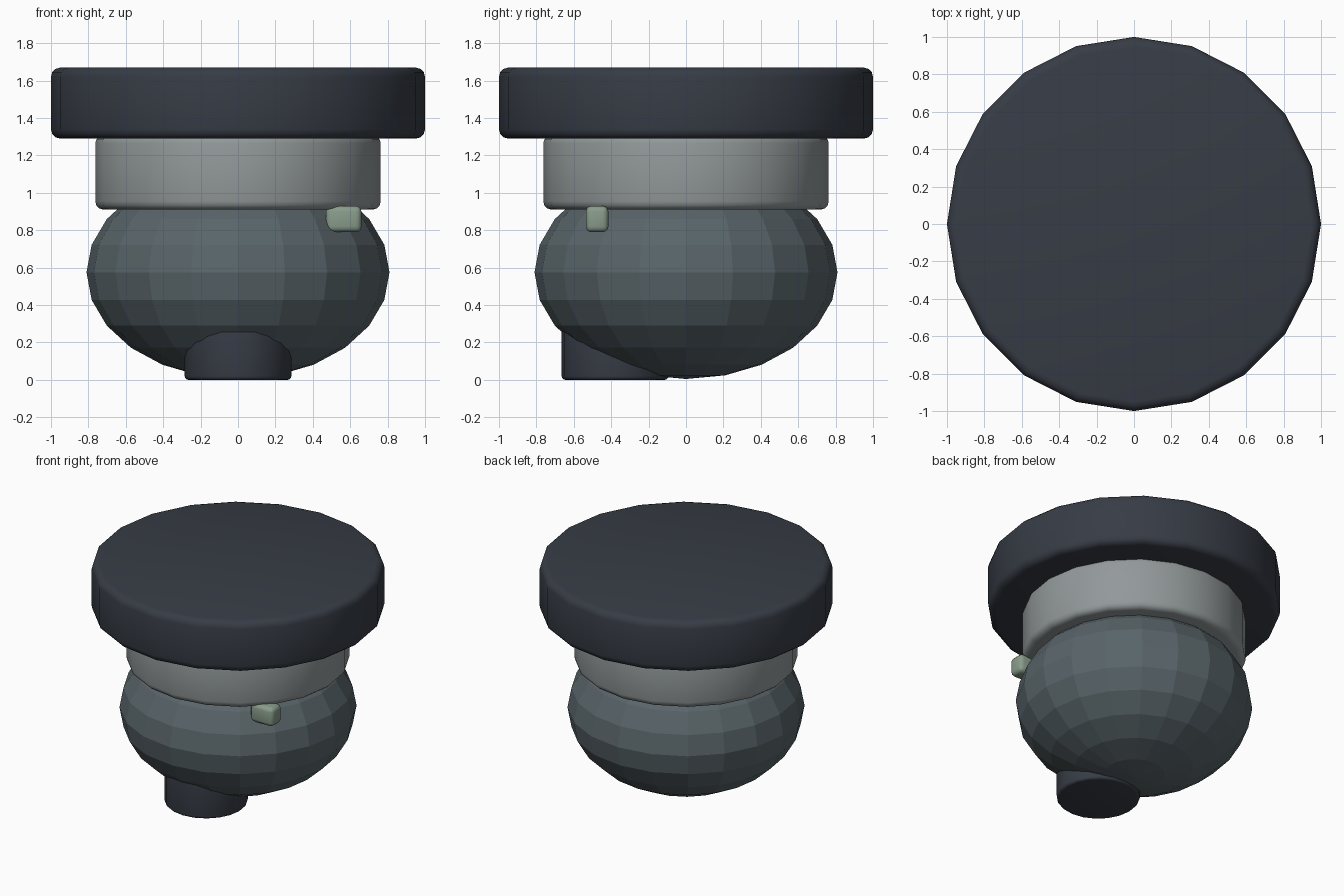
import bpy, math

if "Cube" in bpy.data.objects:
    bpy.data.objects.remove(bpy.data.objects["Cube"])


def material(name, rgb):
    m = bpy.data.materials.new(name)
    m.diffuse_color = (*rgb, 1)
    m.use_nodes = True
    m.node_tree.nodes["Principled BSDF"].inputs["Base Color"].default_value = m.diffuse_color
    return m


charcoal = material("charcoal", (0.038, 0.045, 0.060))
light_grey = material("light grey", (0.29, 0.32, 0.325))
slate = material("slate grey", (0.10, 0.13, 0.143))
sage = material("sage green", (0.25, 0.335, 0.26))


def finish(name, mat, bevel=0):
    ob = bpy.context.object
    ob.name = name
    ob.data.materials.append(mat)
    bpy.ops.object.transform_apply(location=False, rotation=False, scale=True)
    if bevel:
        mod = ob.modifiers.new("Bevel", 'BEVEL')
        mod.width = bevel
        mod.segments = 3
        mod.limit_method = 'ANGLE'
        mod.angle_limit = math.radians(40)
        bpy.ops.object.modifier_apply(modifier=mod.name)
        bpy.ops.object.shade_smooth_by_angle(angle=math.radians(35))
    return ob


def cylinder(name, mat, radius, z0, z1, y=0, bevel=0.04):
    bpy.ops.mesh.primitive_cylinder_add(vertices=20, radius=radius, depth=z1 - z0,
                                        location=(0, y, (z0 + z1) / 2))
    return finish(name, mat, bevel)


# Wide cap, collar beneath it, and the spout at the bottom front
cylinder("top_cap", charcoal, 1.0, 1.29, 1.67, bevel=0.05)
cylinder("collar", light_grey, 0.763, 0.91, 1.31, bevel=0.045)
cylinder("front_spout", charcoal, 0.285, 0.0, 0.38, y=-0.38, bevel=0.02)

# Faceted squashed ball body
bpy.ops.mesh.primitive_uv_sphere_add(segments=20, ring_count=12, radius=1,
                                     location=(0, 0, 0.575))
bpy.context.object.scale = (0.81, 0.81, 0.57)
finish("body", slate)

# Small indicator block on the front right shoulder
bpy.ops.mesh.primitive_cube_add(size=1, location=(0.565, -0.475, 0.86))
bpy.context.object.scale = (0.19, 0.12, 0.14)
finish("indicator", sage, 0.03)
